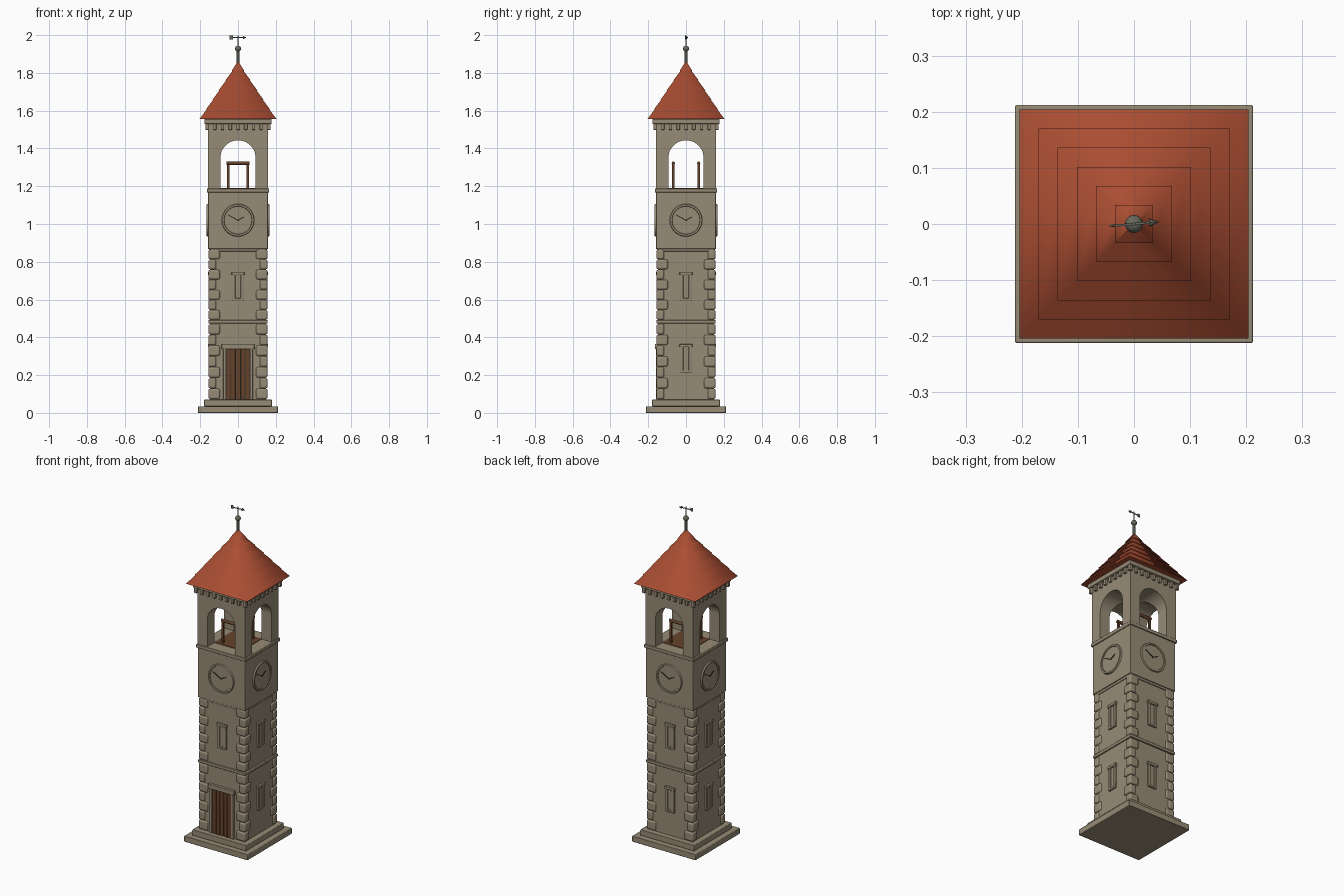
import bpy, bmesh, math
from mathutils import Matrix, Vector

if "Cube" in bpy.data.objects:
    bpy.data.objects.remove(bpy.data.objects["Cube"])


def material(name, rgb):
    m = bpy.data.materials.new(name)
    m.diffuse_color = (*rgb, 1)
    m.use_nodes = True
    m.node_tree.nodes["Principled BSDF"].inputs["Base Color"].default_value = m.diffuse_color
    return m


STONE = material("warm_stone", (0.31, 0.26, 0.18))
TILE = material("red_tile", (0.40, 0.075, 0.032))
WOOD = material("brown_wood", (0.13, 0.055, 0.025))
METAL = material("weathered_metal", (0.14, 0.14, 0.11))
DARK = material("dark_iron", (0.03, 0.028, 0.025))


def finish(bm, name, mat, bevel=0, segs=2, smooth=True):
    bmesh.ops.recalc_face_normals(bm, faces=bm.faces)
    me = bpy.data.meshes.new(name)
    bm.to_mesh(me)
    bm.free()
    ob = bpy.data.objects.new(name, me)
    bpy.context.collection.objects.link(ob)
    me.materials.append(mat)
    if bevel:
        b = ob.modifiers.new("bevel", "BEVEL")
        b.width, b.segments = bevel, segs
    if smooth:
        bpy.ops.object.select_all(action="DESELECT")
        ob.select_set(True)
        bpy.context.view_layer.objects.active = ob
        bpy.ops.object.shade_smooth_by_angle(angle=math.radians(40))
    return ob


def box(bm, x0, x1, y0, y1, z0, z1, rot=Matrix()):
    m = (rot @ Matrix.Translation(((x0 + x1) / 2, (y0 + y1) / 2, (z0 + z1) / 2))
         @ Matrix.Diagonal((x1 - x0, y1 - y0, z1 - z0, 1)))
    bmesh.ops.create_cube(bm, size=1, matrix=m)


def rod(bm, a, b, r, segs=12):
    a, b = Vector(a), Vector(b)
    m = Matrix.Translation((a + b) / 2) @ (b - a).to_track_quat("Z", "Y").to_matrix().to_4x4()
    bmesh.ops.create_cone(bm, cap_ends=True, segments=segs, radius1=r, radius2=r,
                          depth=(b - a).length, matrix=m)


def slab(name, half, z0, z1, mat=STONE, bevel=0.003):
    bm = bmesh.new()
    box(bm, -half, half, -half, half, z0, z1)
    return finish(bm, name, mat, bevel)


SIDES = [Matrix.Rotation(math.radians(90 * i), 4, "Z") for i in range(4)]

# Stepped base, shaft, mouldings and clock storey
slab("base_lower_step", 0.212, 0, 0.035)
slab("base_upper_step", 0.18, 0.035, 0.07)
slab("shaft", 0.148, 0.07, 0.87, bevel=0)
slab("middle_string_course", 0.157, 0.473, 0.491)
slab("clock_storey_moulding", 0.153, 0.855, 0.872)
slab("clock_storey", 0.158, 0.868, 1.17, bevel=0.002)
slab("belfry_sill", 0.165, 1.167, 1.188)

# Alternating rounded corner stones
bm = bmesh.new()
COURSES = 7
for base in (0.072, 0.492):
    h = (0.40 if base < 0.2 else 0.374) / COURSES
    for i in range(COURSES):
        for k, rot in enumerate(SIDES):
            long_x = (i + k) % 2 == 0
            dx, dy = (0.06, 0.04) if long_x else (0.04, 0.06)
            z = base + i * h
            box(bm, -0.156, -0.156 + dx, -0.156, -0.156 + dy, z + 0.001, z + h - 0.001, rot)
finish(bm, "corner_stones", STONE, 0.009, 3)

# Narrow windows with frames; the door takes the lower front place
frames, panes = bmesh.new(), bmesh.new()
for k, rot in enumerate(SIDES):
    for z in ([0.595] if k == 0 else [0.595, 0.213]):
        for s in (-1, 1):
            a, b = sorted((s * 0.014, s * 0.029))
            box(frames, a, b, -0.157, -0.14, z, z + 0.14, rot)
        box(frames, -0.034, 0.034, -0.16, -0.14, z + 0.135, z + 0.151, rot)
        box(frames, -0.029, 0.029, -0.157, -0.14, z, z + 0.012, rot)
        box(panes, -0.014, 0.014, -0.151, -0.145, z + 0.012, z + 0.135, rot)
finish(frames, "window_frames", STONE, 0.002)
finish(panes, "window_panels", STONE)

# Plank door with stone surround
bm = bmesh.new()
for s in (-1, 1):
    a, b = sorted((s * 0.063, s * 0.079))
    box(bm, a, b, -0.16, -0.14, 0.07, 0.34)
box(bm, -0.087, 0.087, -0.164, -0.14, 0.338, 0.365)
finish(bm, "door_surround", STONE, 0.002)
bm = bmesh.new()
for i in range(5):
    x = -0.063 + i * 0.0252
    box(bm, x + 0.0012, x + 0.024, -0.155, -0.146, 0.07, 0.338)
finish(bm, "door_planks", WOOD, 0.0015)
bm = bmesh.new()
box(bm, -0.063, 0.063, -0.150, -0.146, 0.07, 0.338)
finish(bm, "door_gaps", DARK)

# Clock dials: raised disc, rim and two hands on every side
dials, hands = bmesh.new(), bmesh.new()
for rot in SIDES:
    face = rot @ Matrix.Translation((0, -0.158, 1.02)) @ Matrix.Rotation(math.pi / 2, 4, "X")
    # lathe the dial section around the clock axis
    section = [(0, 0.003), (0.073, 0.003), (0.075, 0.008), (0.084, 0.008), (0.087, -0.002)]
    vs = [dials.verts.new(face @ Vector((r, 0, d))) for r, d in section]
    es = [dials.edges.new(p) for p in zip(vs, vs[1:])]
    bmesh.ops.spin(dials, geom=vs + es, cent=face @ Vector((0, 0, 0)),
                   axis=face.to_3x3() @ Vector((0, 0, 1)), angle=2 * math.pi, steps=40,
                   use_merge=True)
    for angle, length, w in ((152, 0.06, 0.0025), (28, 0.036, 0.003)):
        box(hands, -0.005, length, -w, w, 0.003, 0.006,
            face @ Matrix.Rotation(math.radians(angle), 4, "Z"))
bmesh.ops.remove_doubles(dials, verts=dials.verts, dist=0.0001)
finish(dials, "clock_dials", STONE)
finish(hands, "clock_hands", DARK)

# Belfry block cut by two crossing round-headed passages
belfry = slab("belfry_arches", 0.16, 1.187, 1.535, bevel=0)
for k in range(2):
    bm = bmesh.new()
    pts = [(-0.093, 1.1), (0.093, 1.1)]
    pts += [(0.093 * math.cos(t), 1.35 + 0.093 * math.sin(t))
            for t in (math.pi * i / 24 for i in range(25))]
    f = bm.faces.new([bm.verts.new((x, -0.3, z)) for x, z in pts])
    ext = bmesh.ops.extrude_face_region(bm, geom=[f])["geom"]
    bmesh.ops.translate(bm, vec=(0, 0.6, 0), verts=[v for v in ext if isinstance(v, bmesh.types.BMVert)])
    bm.transform(SIDES[k])
    cutter = finish(bm, "arch_cutter", STONE, smooth=False)
    cutter.hide_render = True
    cutter.hide_set(True)
    mod = belfry.modifiers.new("arch", "BOOLEAN")
    mod.operation, mod.solver, mod.object = "DIFFERENCE", "EXACT", cutter

# Wooden belfry floor and two bell frames
slab("belfry_floor", 0.093, 1.18, 1.191, WOOD, 0)
bm = bmesh.new()
for y in (-0.067, 0.067):
    for x in (-0.052, 0.052):
        box(bm, x - 0.006, x + 0.006, y - 0.006, y + 0.006, 1.19, 1.322)
    rod(bm, (-0.062, y, 1.322), (0.062, y, 1.322), 0.009)
finish(bm, "bell_frames", WOOD)

# Cornice and its row of small brackets
slab("cornice", 0.178, 1.53, 1.556)
bm = bmesh.new()
for rot in SIDES:
    for i in range(9):
        x = -0.164 + i * 0.041
        box(bm, x - 0.008, x + 0.008, -0.173, -0.155, 1.498, 1.532, rot)
finish(bm, "cornice_brackets", STONE, 0.002)

# Tiled roof in six slightly overlapping tiers
bm = bmesh.new()
TIERS, EAVE, Z0, RISE = 6, 0.204, 1.556, 0.304
for i in range(TIERS):
    lo = EAVE * (1 - i / TIERS)
    hi = max(EAVE * (1 - (i + 1) / TIERS) - 0.004, 0.003)
    z = Z0 + RISE * i / TIERS
    m = Matrix.Translation((0, 0, z + RISE / TIERS / 2)) @ Matrix.Rotation(math.pi / 4, 4, "Z")
    bmesh.ops.create_cone(bm, cap_ends=True, segments=4, radius1=lo * math.sqrt(2),
                          radius2=hi * math.sqrt(2), depth=RISE / TIERS, matrix=m)
roof = finish(bm, "tiled_roof", TILE, smooth=False)
roof.data.polygons.foreach_set("use_smooth", [abs(p.normal.z) < 0.95 for p in roof.data.polygons])

# Finial pole with ball
bm = bmesh.new()
rod(bm, (0, 0, 1.85), (0, 0, 1.935), 0.007)
rod(bm, (0, 0, 1.93), (0, 0, 1.998), 0.003, 8)
bmesh.ops.create_uvsphere(bm, u_segments=16, v_segments=10, radius=0.016,
                          matrix=Matrix.Translation((0, 0, 1.928)))
finish(bm, "finial", METAL)

# Weather vane: shaft, pointed head and tail plate
bm = bmesh.new()
turn = Matrix.Rotation(math.radians(5), 4, "Z") @ Matrix.Translation((0, 0, 1.987))
box(bm, -0.04, 0.032, -0.002, 0.002, -0.002, 0.002, turn)
box(bm, -0.044, -0.028, -0.0015, 0.0015, -0.009, 0.011, turn)
bmesh.ops.create_cone(bm, cap_ends=True, segments=8, radius1=0.008, radius2=0, depth=0.018,
                      matrix=turn @ Matrix.Translation((0.036, 0, 0)) @ Matrix.Rotation(math.pi / 2, 4, "Y"))
finish(bm, "weather_vane", METAL)
